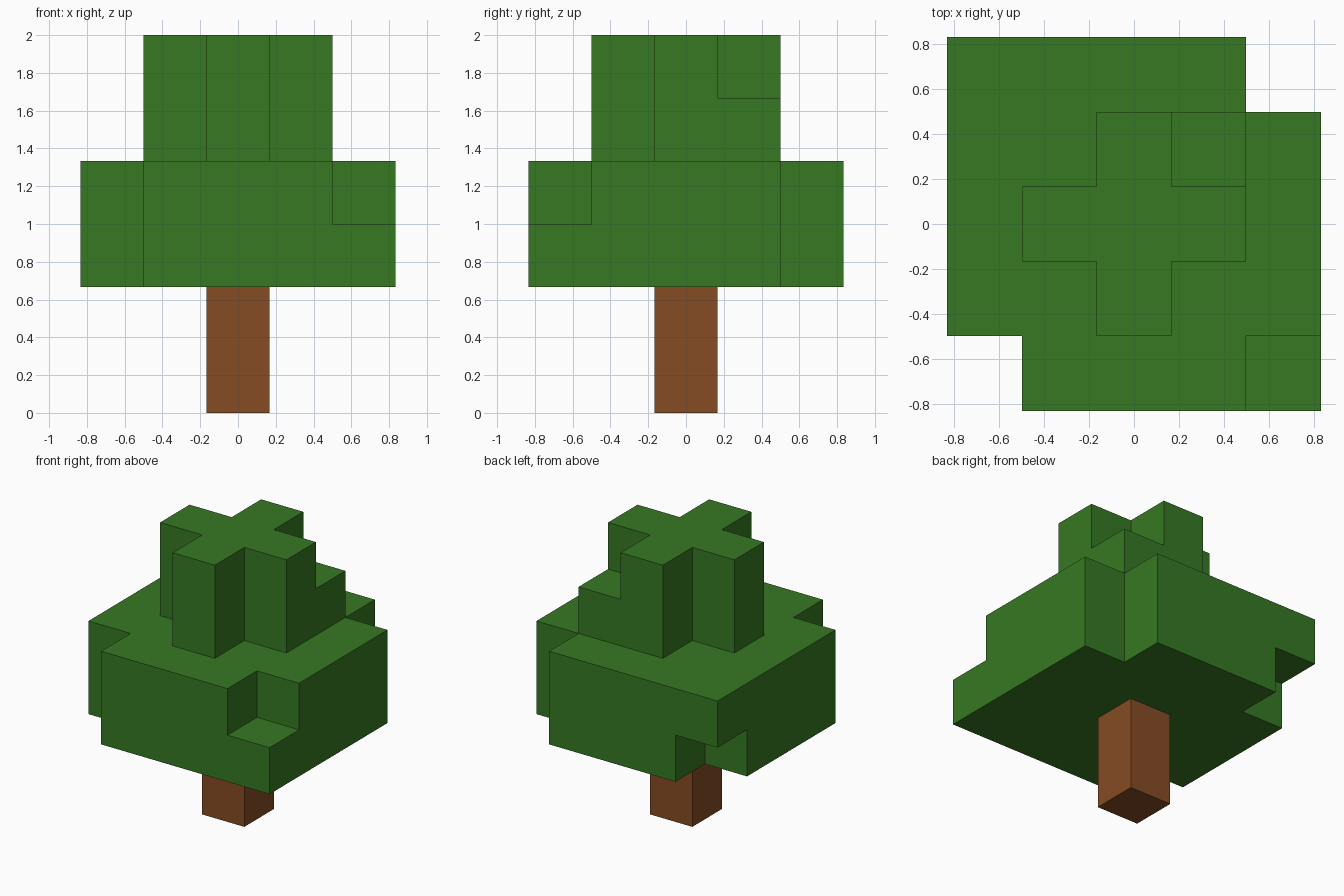
import bpy
import bmesh
from mathutils import Vector

cube = bpy.data.objects.get("Cube")
if cube:
    bpy.data.objects.remove(cube, do_unlink=True)

U = 1 / 3  # edge length of one block; the tree is six blocks tall


def make_material(name, rgb):
    mat = bpy.data.materials.new(name)
    mat.use_nodes = True
    mat.diffuse_color = (*rgb, 1)
    mat.node_tree.nodes["Principled BSDF"].inputs["Base Color"].default_value = (*rgb, 1)
    return mat


leaf_green = make_material("leaf green", (0.038, 0.190, 0.017))
bark_brown = make_material("bark brown", (0.235, 0.072, 0.018))


def square(radius, layers):
    """Grid cells of a square slab, centred on the trunk axis."""
    span = range(-radius, radius + 1)
    return {(x, y, z) for x in span for y in span for z in layers}


# Trunk: one block wide, two tall
trunk = square(0, (0, 1))

# Lower foliage: 5 x 5 x 2 with uneven corners
lower = square(2, (2, 3))
lower -= {(-2, -2, 2), (-2, -2, 3), (2, 2, 2), (2, 2, 3)}  # two fully open corners
lower -= {(2, -2, 3), (-2, 2, 2)}                          # two half-open corners

# Upper foliage: a plus shape, with one extra block in the back corner
upper = {c for c in square(1, (4, 5)) if c[0] * c[1] == 0} | {(1, 1, 4)}

solid = trunk | lower | upper


def build_blocks(name, cells, material):
    """Skin the exposed sides of the cells and merge them into large flat faces."""
    bm = bmesh.new()
    for cell in sorted(cells):
        centre = Vector(cell) + Vector((0, 0, 0.5))
        for axis in range(3):
            for sign in (-1, 1):
                n = Vector((0, 0, 0))
                n[axis] = sign
                if tuple(int(a + b) for a, b in zip(cell, n)) in solid:
                    continue
                a = Vector((0, 0, 0))
                a[(axis + 1) % 3] = 0.5
                b = n.cross(a)
                mid = centre + n * 0.5
                corners = (mid - a - b, mid + a - b, mid + a + b, mid - a + b)
                bm.faces.new([bm.verts.new(c * U) for c in corners])
    bmesh.ops.remove_doubles(bm, verts=bm.verts, dist=0.001)
    bmesh.ops.dissolve_limit(bm, angle_limit=0.01, verts=bm.verts, edges=bm.edges)
    mesh = bpy.data.meshes.new(name)
    bm.to_mesh(mesh)
    bm.free()
    mesh.materials.append(material)
    obj = bpy.data.objects.new(name, mesh)
    bpy.context.collection.objects.link(obj)
    return obj


build_blocks("trunk", trunk, bark_brown)
build_blocks("lower_foliage", lower, leaf_green)
build_blocks("upper_foliage", upper, leaf_green)
